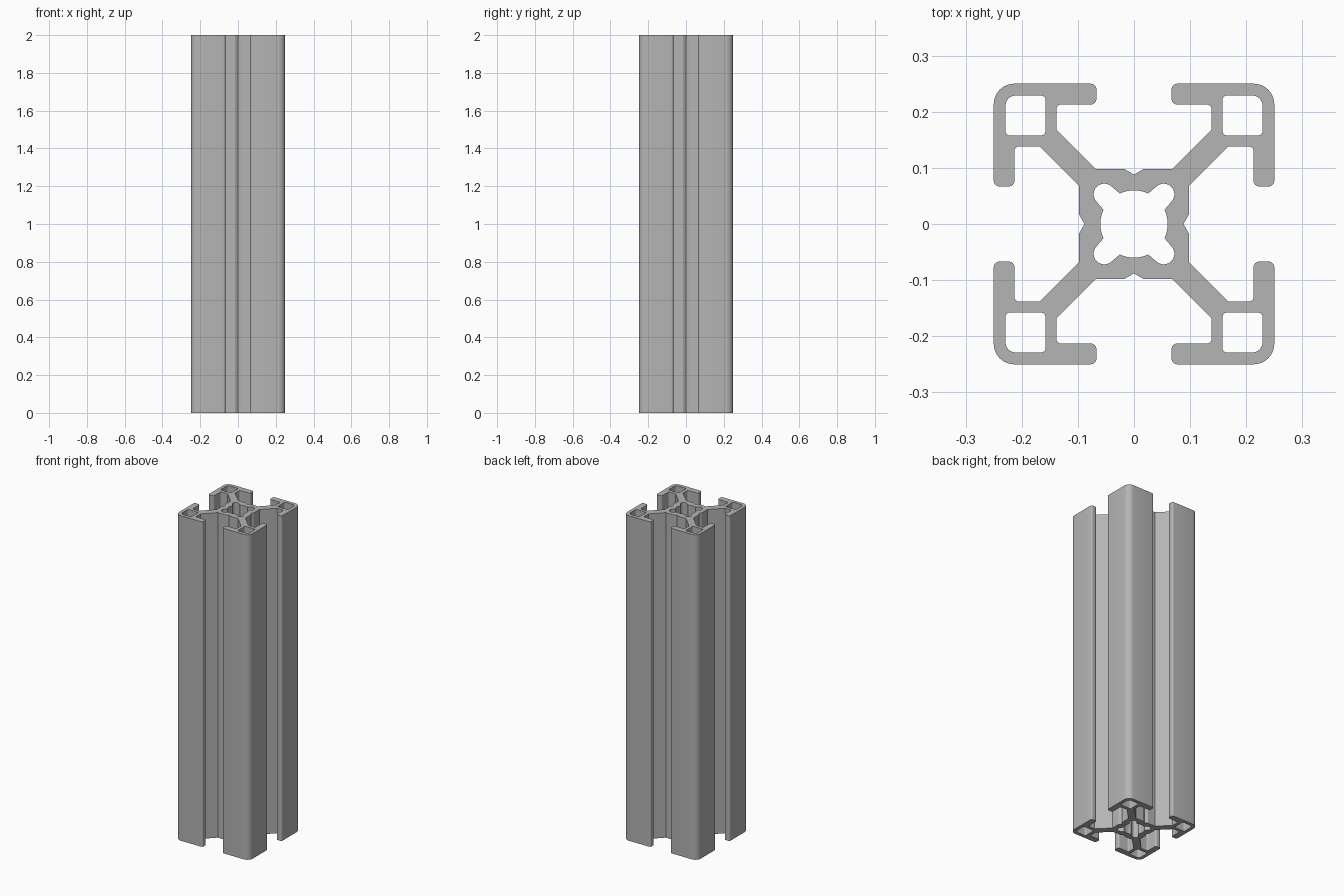
import bpy, bmesh
from math import radians, cos, sin
from mathutils import Vector

HEIGHT = 2.0

cube = bpy.data.objects.get("Cube")
if cube:
    bpy.data.objects.remove(cube, do_unlink=True)


def material(name, rgb):
    mat = bpy.data.materials.new(name)
    mat.use_nodes = True
    mat.diffuse_color = (*rgb, 1)
    mat.node_tree.nodes["Principled BSDF"].inputs["Base Color"].default_value = (*rgb, 1)
    return mat


def fillet(corners, segments=6):
    """Round each (x, y, radius) corner of a closed outline."""
    outline = []
    count = len(corners)
    for i, (x, y, radius) in enumerate(corners):
        p = Vector((x, y))
        if radius == 0:
            outline.append(p)
            continue
        to_prev = (Vector(corners[i - 1][:2]) - p).normalized()
        to_next = (Vector(corners[(i + 1) % count][:2]) - p).normalized()
        # All rounded corners are right angles
        centre = p + (to_prev + to_next) * radius
        for s in range(segments + 1):
            a = radians(90) * s / segments
            outline.append(centre - to_next * radius * cos(a) - to_prev * radius * sin(a))
    return outline


def four_fold(quarter):
    """Repeat a clockwise quarter outline around the centre."""
    result = []
    for _ in range(4):
        result += quarter
        quarter = [(y, -x, *rest) for x, y, *rest in quarter]
    return result


# Outer outline: half a quarter, mirrored over the diagonal
half = [(0, 0.088, 0), (0.017, 0.098, 0), (0.068, 0.098, 0), (0.138, 0.168, 0),
        (0.138, 0.213, 0.008), (0.067, 0.213, 0.01), (0.067, 0.25, 0.01)]
mirrored = [(y, x, r) for x, y, r in reversed(half[1:])]
outer = fillet(four_fold(half + [(0.25, 0.25, 0.036)] + mirrored))

# Centre bore: shallow arcs joined by round corner lobes
arc = [(0.06 * sin(radians(a)), 0.06 * cos(radians(a))) for a in (0, 8, 16, 25)]
lobe = [(0.053 + 0.019 * cos(radians(a)), 0.053 + 0.019 * sin(radians(a)))
        for a in range(135, -46, -15)]
bore = four_fold(arc + lobe + [(y, x) for x, y in reversed(arc[1:])])

# Square hollow in each corner, rounder on its outer corner
near, far = 0.158, 0.229
hollow = [(near, near, 0.007), (near, far, 0.007), (far, far, 0.018), (far, near, 0.007)]
loops = [outer, bore]
for sx in (-1, 1):
    for sy in (-1, 1):
        loops.append(fillet([(x * sx, y * sy, r) for x, y, r in hollow]))

# Walls of every outline, then the two end caps
bm = bmesh.new()
cap_edges = {0.0: [], HEIGHT: []}
for outline in loops:
    rings = []
    for z, edges in cap_edges.items():
        ring = [bm.verts.new((p[0], p[1], z)) for p in outline]
        edges += [bm.edges.new((ring[i - 1], ring[i])) for i in range(len(ring))]
        rings.append(ring)
    low, high = rings
    for i in range(len(low)):
        bm.faces.new((low[i - 1], low[i], high[i], high[i - 1]))
for z, edges in cap_edges.items():
    bmesh.ops.triangle_fill(bm, edges=edges, use_beauty=True, normal=(0, 0, 1))
bmesh.ops.recalc_face_normals(bm, faces=bm.faces)

mesh = bpy.data.meshes.new("slotted_rail")
bm.to_mesh(mesh)
bm.free()
mesh.materials.append(material("aluminium grey", (0.46, 0.46, 0.46)))
rail = bpy.data.objects.new("slotted_rail", mesh)
bpy.context.collection.objects.link(rail)

bpy.ops.object.select_all(action="DESELECT")
rail.select_set(True)
bpy.context.view_layer.objects.active = rail
bpy.ops.object.shade_smooth_by_angle(angle=radians(25))
